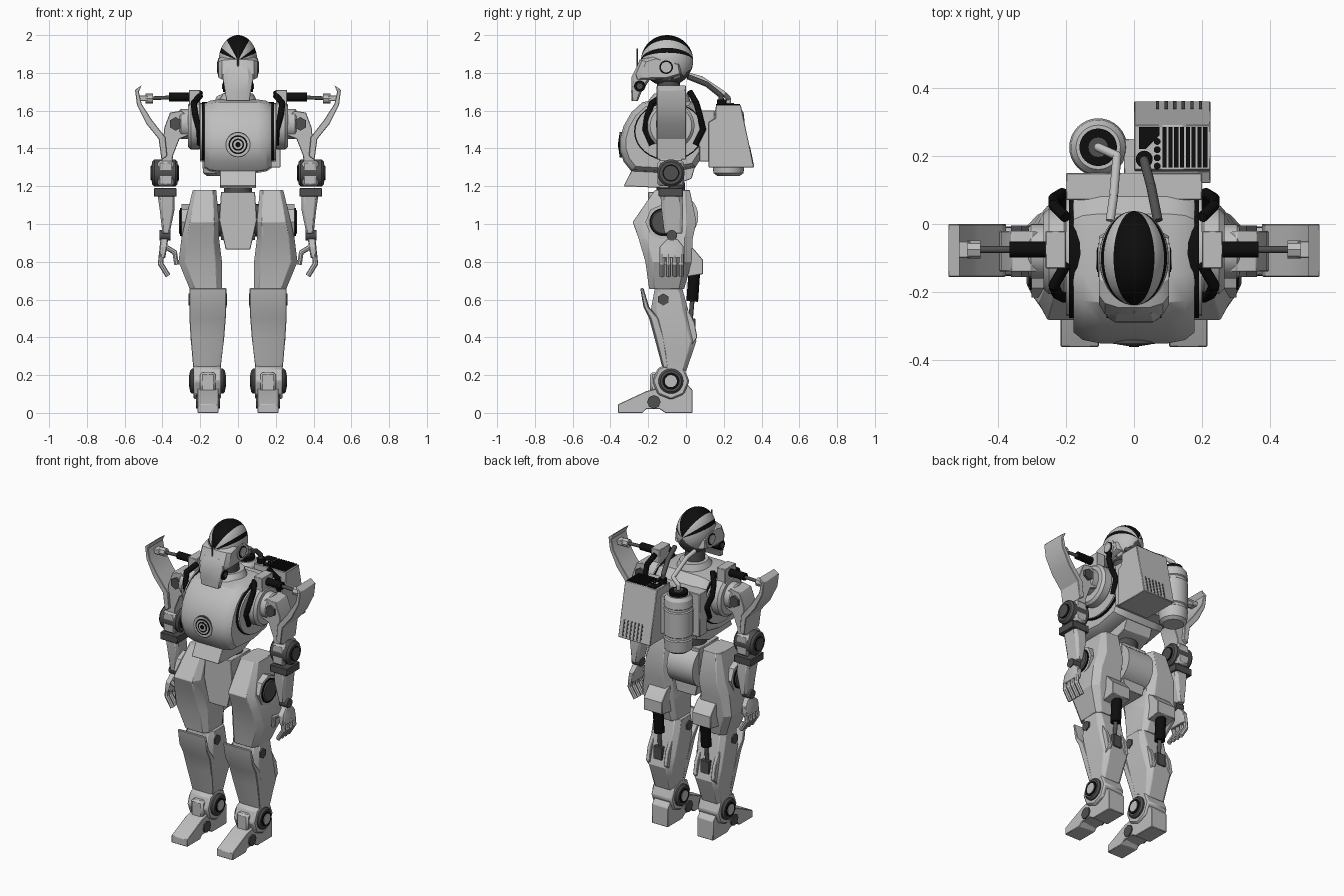
import bpy, bmesh, math
from mathutils import Vector, Matrix

if "Cube" in bpy.data.objects:
    bpy.data.objects.remove(bpy.data.objects["Cube"], do_unlink=True)


def material(name, value):
    mat = bpy.data.materials.new(name)
    mat.use_nodes = True
    colour = (value, value, value, 1)
    mat.diffuse_color = colour
    mat.node_tree.nodes["Principled BSDF"].inputs["Base Color"].default_value = colour
    return mat


light = material("light grey", .52)
dark = material("dark grey", .08)
black = material("black", .004)
parts = []


def finish(name, bm, mats, mirror=False, bevel=0.0):
    bmesh.ops.recalc_face_normals(bm, faces=bm.faces)
    mesh = bpy.data.meshes.new(name)
    bm.to_mesh(mesh)
    bm.free()
    for mat in mats if isinstance(mats, list) else [mats]:
        mesh.materials.append(mat)
    obj = bpy.data.objects.new(name, mesh)
    bpy.context.collection.objects.link(obj)
    if bevel:
        mod = obj.modifiers.new("bevel", "BEVEL")
        mod.width, mod.segments, mod.limit_method = bevel, 1, "ANGLE"
        mod.angle_limit = math.radians(40)
    if mirror:
        mod = obj.modifiers.new("mirror", "MIRROR")
        mod.use_mirror_merge = False
    parts.append(obj)


def stack(name, outline, axis, layers, mat, mirror=False, bevel=0.0):
    """Loft an outline; each layer is (position, scale u, scale v, offset u, offset v)."""
    bm = bmesh.new()
    rings = []
    for w, su, sv, ou, ov in layers:
        ring = []
        for u, v in outline:
            a, b = u * su + ou, v * sv + ov
            ring.append(bm.verts.new({"x": (w, a, b), "y": (a, w, b), "z": (a, b, w)}[axis]))
        rings.append(ring)
    count = len(outline)
    for low, high in zip(rings, rings[1:]):
        for i in range(count):
            j = (i + 1) % count
            bm.faces.new((low[i], low[j], high[j], high[i]))
    bm.faces.new(rings[0])
    bm.faces.new(rings[-1])
    finish(name, bm, mat, mirror, bevel)


def prism(name, outline, axis, low, high, mat, mirror=False, bevel=.003):
    stack(name, outline, axis, [(w, 1, 1, 0, 0) for w in (low, high)], mat, mirror, bevel)


def box(name, xs, ys, zs, mat, mirror=False, bevel=.003):
    corners = [(xs[0], ys[0]), (xs[1], ys[0]), (xs[1], ys[1]), (xs[0], ys[1])]
    prism(name, corners, "z", zs[0], zs[1], mat, mirror, bevel)


def bulge(name, outline, layers, centre, mat):
    """Side outline shrunk about its centre towards both flanks."""
    full = [(-x, s) for x, s in reversed(layers)] + layers
    stack(name, outline, "x", [(x, s, s, centre[0] * (1 - s), centre[1] * (1 - s))
                               for x, s in full], mat)


OCTAGON = [(-1, -.7), (-.7, -1), (.7, -1), (1, -.7), (1, .7), (.7, 1), (-.7, 1), (-1, .7)]
CIRCLE = [(math.cos(t * math.tau / 32), math.sin(t * math.tau / 32)) for t in range(32)]


def limb(name, levels, mat, mirror=True):
    """Chamfered limb from levels of (z, x min, x max, y min, y max)."""
    stack(name, OCTAGON, "z", [(z, (b - a) / 2, (d - c) / 2, (a + b) / 2, (c + d) / 2)
                               for z, a, b, c, d in levels], mat, mirror, .003)


def add_rod(bm, start, end, radius, sides):
    start, end = Vector(start), Vector(end)
    turn = (end - start).to_track_quat("Z", "Y").to_matrix().to_4x4()
    bmesh.ops.create_cone(bm, cap_ends=True, segments=sides, radius1=radius, radius2=radius,
                          depth=(end - start).length,
                          matrix=Matrix.Translation((start + end) / 2) @ turn)


def tube(name, path, radius, mat, mirror=False, sides=16):
    bm = bmesh.new()
    for start, end in zip(path, path[1:]):
        add_rod(bm, start, end, radius, sides)
    for p in path[1:-1]:
        bmesh.ops.create_icosphere(bm, subdivisions=2, radius=radius, matrix=Matrix.Translation(p))
    finish(name, bm, mat, mirror)


def disc(name, x0, x1, y, z, radius, mat, mirror=True, sides=32, bevel=0.0):
    bm = bmesh.new()
    add_rod(bm, (x0, y, z), (x1, y, z), radius, sides)
    finish(name, bm, mat, mirror, bevel)


# Helmet with a lens shaped crest and side bands running front to back
bm = bmesh.new()
bmesh.ops.create_uvsphere(bm, u_segments=60, v_segments=24, radius=1,
                          matrix=Matrix.Rotation(math.pi / 2, 4, "X"))
for face in bm.faces:
    c = face.calc_center_median()
    angle = abs(math.degrees(math.atan2(c.x, c.z)))
    face.material_index = 1 if angle < 36 or 60 < angle < 72 else 2 if angle > 135 else 0
bmesh.ops.transform(bm, verts=bm.verts, matrix=Matrix.Translation((0, -.1, 1.865))
                    @ Matrix.Diagonal((.102, .138, .135, 1)))
finish("helmet", bm, [light, black, dark])

# Visor, tapered muzzle, jaw, ears and neck
bulge("visor", [(-.18, 1.89), (-.245, 1.87), (-.28, 1.79), (-.27, 1.76), (-.1, 1.765), (-.02, 1.79),
                (-.03, 1.85), (-.1, 1.87)], [(.045, 1), (.085, .92), (.102, .78)], (-.09, 1.82), light)
limb("muzzle", [(1.65, -.062, .062, -.288, -.255), (1.7, -.068, .068, -.29, -.235),
                (1.78, -.08, .08, -.288, -.18), (1.83, -.07, .07, -.262, -.18)], light, False)
disc("jaw_joint", -.08, .08, -.245, 1.73, .03, black, False)
disc("jaw_cap", -.084, .084, -.245, 1.73, .015, dark, False)
tube("face_fin", [(0, -.258, 1.78), (0, -.258, 1.93)], .004, dark)
disc("ear_rim", .09, .105, -.105, 1.83, .05, light)
disc("ear_ring", .09, .108, -.105, 1.83, .036, black)
disc("ear_cap", .09, .112, -.105, 1.83, .028, light)
tube("neck", [(0, -.08, 1.6), (0, -.1, 1.82)], .06, dark)
stack("collar", CIRCLE, "z", [(1.6, .13, .14, 0, -.1), (1.69, .08, .09, 0, -.08)], light)

# Chest with flank plates, emblem and abdomen
bulge("chest", [(-.15, 1.66), (-.23, 1.645), (-.29, 1.59), (-.33, 1.52), (-.35, 1.45), (-.35, 1.39),
                (-.33, 1.33), (-.29, 1.28), (-.1, 1.27), (.05, 1.3), (.1, 1.38), (.1, 1.58), (.03, 1.65)],
      [(.1, 1), (.15, .96), (.178, .87)], (-.1, 1.47), light)
bulge("chest_seam", [(c * .185 - .09, s * .155 + 1.49) for c, s in CIRCLE], [(.19, 1)], (0, 0), black)
bulge("flank_plate", [(c * .18 - .09, s * .15 + 1.49) for c, s in CIRCLE], [(.2, 1)], (0, 0), light)
for ring, (radius, mat) in enumerate([(.067, dark), (.062, light), (.05, black), (.042, light),
                                      (.032, black), (.024, light), (.014, black)]):
    front = -.351 - ring * .0015
    tube(f"emblem_ring_{ring}", [(0, -.34, 1.42), (0, front, 1.42)], radius, mat, sides=32)
prism("abdomen", [(-.28, 1.3), (-.33, 1.2), (-.1, 1.19), (.03, 1.24), (.05, 1.31)], "x", -.095, .095, light)
tube("waist", [(0, -.08, 1.1), (0, -.08, 1.22)], .075, dark, sides=32)

# Pelvis
prism("pelvis_shield", [(-.09, 1.17), (-.1, 1.02), (-.065, .865), (.065, .865), (.1, 1.02), (.09, 1.17)],
      "y", -.2, .0, light)
disc("pelvis_drum", -.09, .09, -.06, 1.04, .125, light, False)
disc("hip_axle", -.2, .2, -.1, 1.02, .085, dark, False)

# Shoulders with hoses and side pistons
disc("shoulder_plate", .19, .265, -.08, 1.52, .125, light, bevel=.015)
disc("shoulder_hub", .25, .31, -.08, 1.53, .08, light, bevel=.008)
box("shoulder_tower", (.2, .26), (-.13, -.02), (1.55, 1.71), light, True)
tube("front_hose", [(.2, -.12, 1.68), (.235, -.18, 1.64), (.225, -.205, 1.57), (.205, -.215, 1.5), (.2, -.18, 1.42)],
     .016, black, True)
tube("rear_hose", [(.2, .02, 1.7), (.235, .055, 1.64), (.235, .075, 1.57), (.21, .09, 1.5), (.2, .05, 1.42)],
     .016, black, True)
tube("shoulder_piston", [(.205, -.075, 1.672), (.365, -.075, 1.672)], .023, black, True)
tube("shoulder_piston_rod", [(.36, -.075, 1.67), (.47, -.075, 1.665)], .01, dark, True)
tube("shoulder_piston_end", [(.45, -.075, 1.665), (.49, -.075, 1.665)], .026, light, True, 8)
box("piston_bracket", (.48, .53), (-.1, -.05), (1.65, 1.68), light, True)
prism("shoulder_panel", [(.51, 1.735), (.545, 1.71), (.535, 1.63), (.485, 1.53), (.42, 1.45), (.405, 1.34),
                         (.375, 1.36), (.385, 1.46), (.455, 1.55), (.51, 1.635), (.525, 1.7)],
      "y", -.155, 0, light, True)

# Arms
prism("upper_arm", [(.26, 1.57), (.3, 1.6), (.36, 1.59), (.39, 1.51), (.405, 1.36), (.41, 1.22),
                    (.35, 1.22), (.345, 1.36), (.31, 1.45), (.26, 1.47)], "y", -.14, -.02, light, True)
tube("shoulder_bolt", [(.33, -.155, 1.53), (.33, -.005, 1.53)], .036, dark, True, 6)
box("elbow_block", (.34, .425), (-.15, -.01), (1.2, 1.335), light, True, .012)
disc("elbow_disc", .32, .455, -.08, 1.27, .072, dark, bevel=.012)
disc("elbow_ring", .315, .459, -.08, 1.27, .045, black)
disc("elbow_cap", .312, .463, -.08, 1.27, .038, dark)
box("forearm_cuff", (.325, .445), (-.145, -.015), (1.145, 1.19), dark, True)
limb("forearm", [(1.15, .335, .425, -.135, -.02), (1.08, .335, .415, -.13, -.015),
                 (.95, .362, .4, -.115, -.02)], light)
disc("wrist", .358, .415, -.075, .94, .028, dark)

# Hands
limb("palm", [(.92, .37, .41, -.1, -.045), (.88, .375, .415, -.14, -.012), (.82, .385, .42, -.14, -.012)], light)
for i in range(4):
    y = -.127 + .034 * i
    tube(f"finger_{i}", [(.405, y, .84), (.41, y, .79), (.37, y, .725)], .014, light, True, 8)
tube("thumb", [(.385, -.12, .88), (.335, -.115, .85), (.325, -.11, .785)], .013, light, True, 8)

# Thighs
limb("thigh", [(1.18, .115, .24, -.165, .02), (1.01, .1, .28, -.282, .055), (.92, .1, .3, -.25, .035),
               (.8, .085, .315, -.215, .03), (.655, .085, .255, -.195, -.01)], light)
disc("hip_disc", .25, .3, -.12, 1.01, .095, light, sides=8)
disc("hip_disc_ring", .25, .306, -.12, 1.01, .074, black)
disc("hip_disc_cap", .25, .312, -.12, 1.01, .068, dark, bevel=.008)
prism("thigh_rear_block", [(-.02, .9), (.04, .87), (.09, .81), (.09, .735), (0, .72)],
      "x", .105, .235, light, True)

# Knee bolts and rear pistons
disc("knee_bolt", .058, .262, -.12, .6, .032, dark, sides=6)
tube("leg_piston", [(.165, .045, .76), (.165, .033, .59)], .031, black, True)
tube("leg_piston_rod", [(.165, .035, .62), (.165, .02, .44)], .012, dark, True)
box("leg_piston_bracket", (.135, .195), (0, .05), (.42, .5), dark, True)

# Shins with a front plate flaring out over the knee
limb("shin", [(.66, .065, .253, -.165, -.02), (.55, .065, .255, -.185, .01), (.45, .07, .253, -.165, .035),
              (.38, .075, .25, -.15, .055), (.32, .085, .243, -.135, .035), (.22, .095, .235, -.115, 0)], light)
limb("shin_plate", [(.66, .062, .256, -.242, -.225), (.56, .062, .258, -.225, -.195), (.5, .065, .257, -.195, -.14),
                    (.4, .073, .251, -.168, -.11), (.24, .092, .237, -.125, -.09)], light)
for x in (.09, .215):
    prism("calf_fin", [(0, .56), (.045, .48), (.06, .4), (.03, .36), (0, .38)], "x", x, x + .025, light, True)

# Ankles
disc("ankle_housing", .09, .235, -.08, .168, .098, light, sides=8, bevel=.008)
disc("ankle_disc", .07, .253, -.08, .168, .066, dark, bevel=.01)
disc("ankle_ring", .067, .257, -.08, .168, .045, black)
disc("ankle_cap", .064, .26, -.08, .168, .032, light)

# Feet
prism("foot", [(-.36, 0), (-.36, .045), (-.21, .115), (-.15, .13), (-.12, .16), (0, .16), (.035, .12),
               (.035, 0), (-.11, 0), (-.14, .02), (-.21, .02), (-.23, 0)], "x", .103, .215, light, True)
disc("toe_hinge", .095, .223, -.17, .058, .036, dark, sides=8)
box("instep_bracket", (.118, .2), (-.19, -.12), (.1, .215), light, True, .012)

# Backpack box with vents
box("backpack_mount", (-.2, .2), (.07, .15), (1.33, 1.6), light)
box("backpack_spine", (-.03, .03), (.13, .25), (1.34, 1.58), light)
prism("backpack_box", [(.158, 1.63), (.29, 1.63), (.36, 1.3), (.12, 1.3), (.12, 1.54), (.155, 1.56)],
      "x", 0, .225, light)
for i in range(8):
    x = .084 + i * .017
    box(f"top_vent_{i}", (x, x + .012), (.165, .285), (1.63, 1.635), black, bevel=0)
for i in range(4):
    y = .17 + i * .024
    tube(f"top_port_{i}", [(.068, y, 1.625), (.068, y, 1.635)], .01, black)
prism("top_patch", [(.015, .22), (.035, .22), (.075, .26), (.075, .285), (.015, .285)], "z", 1.63, 1.635, black, bevel=0)
for i in range(6):
    x = .065 + i * .025
    prism(f"rear_vent_{i}", [(.33, 1.41), (.339, 1.41), (.36, 1.31), (.35, 1.31)], "x", x, x + .009, dark, bevel=0)

# Tank and pipes
stack("tank", CIRCLE, "z", [(z, r, r, -.105, .225) for z, r in
                            [(1.255, .06), (1.27, .08), (1.34, .085), (1.345, .078), (1.36, .078), (1.365, .085),
                             (1.52, .085), (1.525, .078), (1.54, .078), (1.545, .085), (1.59, .08), (1.61, .065)]], light)
tube("tank_collar", [(-.105, .225, 1.6), (-.105, .225, 1.63)], .055, black, sides=32)
tube("tank_cap", [(-.105, .225, 1.61), (-.105, .225, 1.64)], .03, dark)
tube("tank_pipe", [(-.105, .225, 1.62), (-.105, .225, 1.665), (-.05, .2, 1.69), (-.06, .08, 1.77), (-.07, .01, 1.79)],
     .013, light)
tube("box_pipe", [(.03, .19, 1.6), (.03, .185, 1.68), (.05, .11, 1.74), (.07, .01, 1.78)], .014, dark)
tube("box_pipe_socket", [(.03, .19, 1.61), (.03, .19, 1.66)], .025, black)

# Smooth shading with sharp edges kept
bpy.ops.object.select_all(action="DESELECT")
for obj in parts:
    obj.select_set(True)
bpy.context.view_layer.objects.active = parts[0]
bpy.ops.object.shade_smooth_by_angle(angle=math.radians(28))
